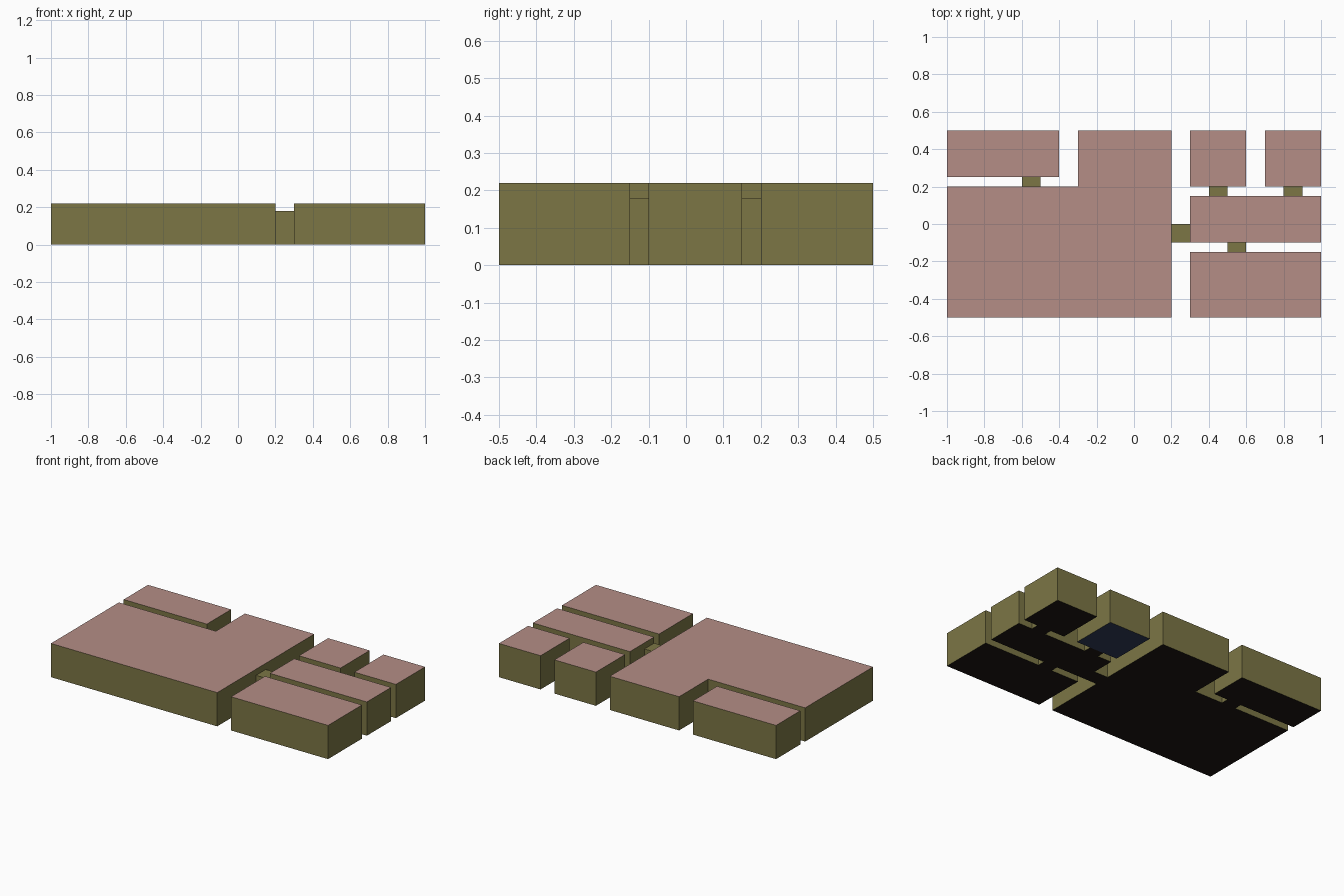
import bpy
from mathutils import Vector

if "Cube" in bpy.data.objects:
    bpy.data.objects.remove(bpy.data.objects["Cube"])

ROOM_H, DOOR_H = 0.22, 0.18


def material(name, rgb):
    m = bpy.data.materials.new(name)
    m.diffuse_color = (*rgb, 1)
    m.use_nodes = True
    m.node_tree.nodes["Principled BSDF"].inputs["Base Color"].default_value = m.diffuse_color
    return m


WALL = material("wall", (0.20, 0.18, 0.06))
CEILING = material("ceiling", (0.46, 0.27, 0.24))
DARK_FLOOR = material("dark_floor", (0.012, 0.008, 0.006))
BLUE_FLOOR = material("blue_floor", (0.03, 0.045, 0.10))

# Doorway rectangles: x0, y0, x1, y1, and the axis the passage runs along
DOORS = {
    "left_room_doorway": (-0.6, 0.2, -0.5, 0.25, 'y'),
    "corridor_doorway": (0.2, -0.1, 0.3, 0.0, 'x'),
    "blue_room_doorway": (0.4, 0.15, 0.5, 0.2, 'y'),
    "corner_room_doorway": (0.8, 0.15, 0.9, 0.2, 'y'),
    "front_room_doorway": (0.5, -0.15, 0.6, -0.1, 'y'),
}


def rect(x0, y0, x1, y1):
    return [(x0, y0), (x1, y0), (x1, y1), (x0, y1)]


def split_outline(points):
    """Split outline edges where doorways meet them; return (point, opens_here) pairs."""
    out = []
    for i, p in enumerate(points):
        a, b = Vector(p), Vector(points[(i + 1) % len(points)])
        length = (b - a).length
        d = (b - a) / length
        openings = []
        for x0, y0, x1, y1, axis in DOORS.values():
            if (axis == 'x') == (abs(d.x) > 0.5):
                continue
            ts = []
            for c in rect(x0, y0, x1, y1):
                v = Vector(c) - a
                t = v.dot(d)
                if abs(v.cross(d)) < 1e-4 and -1e-4 < t < length + 1e-4:
                    ts.append(t)
            if len(ts) == 2:
                openings.append(sorted(ts))
        t = 0.0
        for t0, t1 in sorted(openings):
            if t0 - t > 1e-4:
                out.append((a + d * t, False))
            out.append((a + d * t0, True))
            t = t1
        if length - t > 1e-4:
            out.append((a + d * t, False))
    return out


def shell(name, outline, height, floor_mat, top_mat, open_bottom):
    """Floor, top and walls; an open edge gets a wall only above open_bottom."""
    n = len(outline)
    verts = [(p.x, p.y, 0) for p, _ in outline] + [(p.x, p.y, height) for p, _ in outline]
    faces = [tuple(reversed(range(n))), tuple(range(n, 2 * n))]
    for i, (p, is_open) in enumerate(outline):
        j = (i + 1) % n
        if not is_open:
            faces.append((i, j, n + j, n + i))
        elif open_bottom < height:
            q, k = outline[j][0], len(verts)
            verts += [(p.x, p.y, open_bottom), (q.x, q.y, open_bottom)]
            faces.append((k, k + 1, n + j, n + i))
    me = bpy.data.meshes.new(name)
    me.from_pydata(verts, [], faces)
    for m in (WALL, floor_mat, top_mat):
        me.materials.append(m)
    me.polygons[0].material_index = 1
    me.polygons[1].material_index = 2
    ob = bpy.data.objects.new(name, me)
    bpy.context.collection.objects.link(ob)


# Rooms, with lintels left above each doorway
ROOMS = {
    "main_room": [(-1, -0.5), (0.2, -0.5), (0.2, 0.5), (-0.3, 0.5), (-0.3, 0.2), (-1, 0.2)],
    "left_room": rect(-1, 0.25, -0.4, 0.5),
    "corridor": rect(0.3, -0.1, 1, 0.15),
    "front_room": rect(0.3, -0.5, 1, -0.15),
    "blue_room": rect(0.3, 0.2, 0.6, 0.5),
    "corner_room": rect(0.7, 0.2, 1, 0.5),
}
for name, pts in ROOMS.items():
    floor = BLUE_FLOOR if name == "blue_room" else DARK_FLOOR
    shell(name, split_outline(pts), ROOM_H, floor, CEILING, DOOR_H)

# Doorway passages, open at both ends
for name, (x0, y0, x1, y1, axis) in DOORS.items():
    corners = rect(x0, y0, x1, y1)
    outline = [(Vector(c), (i % 2 == 0) == (axis == 'y')) for i, c in enumerate(corners)]
    shell(name, outline, DOOR_H, DARK_FLOOR, WALL, DOOR_H)
